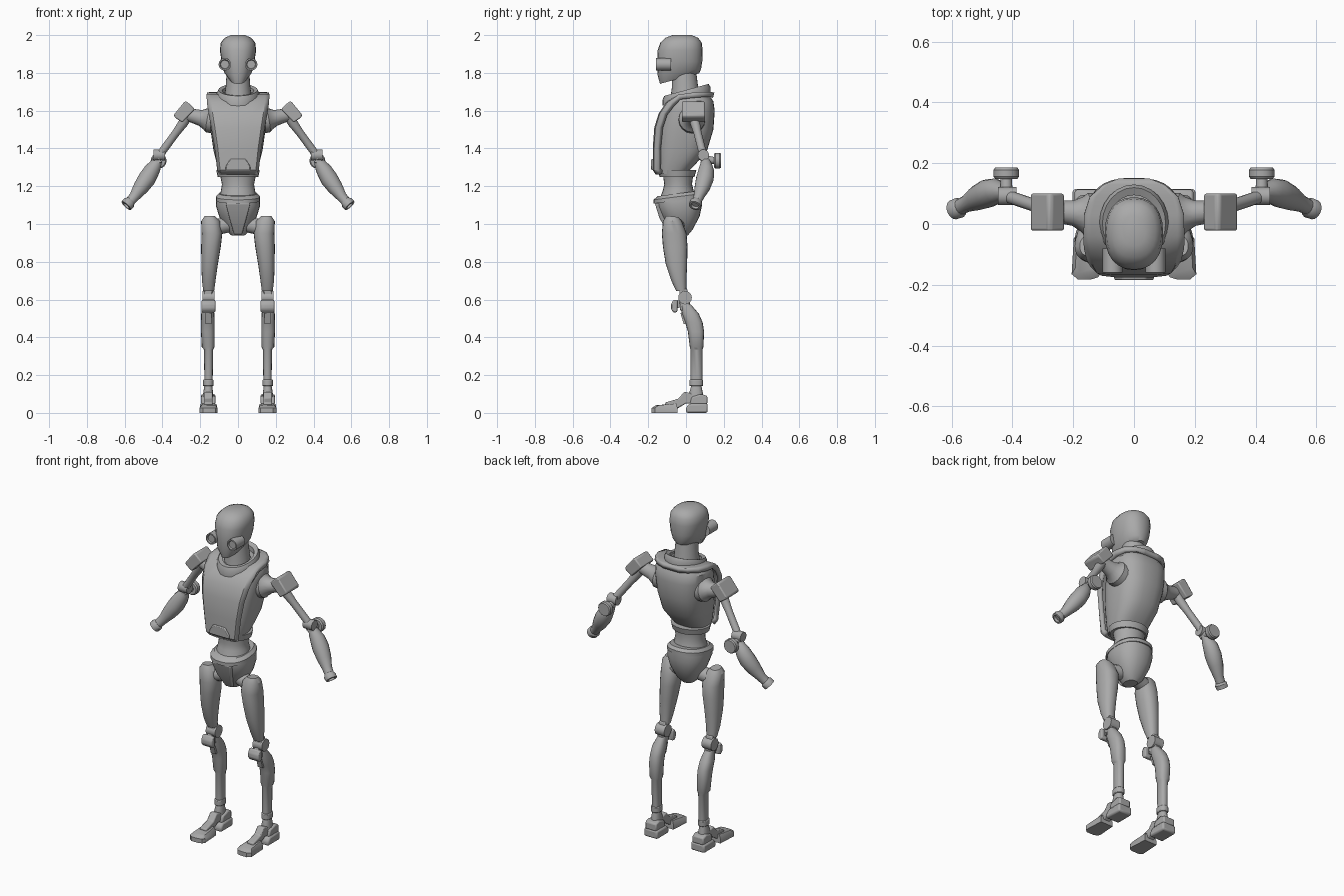
import bpy, bmesh, math
from mathutils import Vector

grey = bpy.data.materials.new("plain_grey")
grey.diffuse_color = (0.4, 0.4, 0.4, 1)


def finish(name, bm, mirror=False, bevel=0.0, angle=35):
    bmesh.ops.recalc_face_normals(bm, faces=bm.faces)
    mesh = bpy.data.meshes.new(name)
    bm.to_mesh(mesh)
    bm.free()
    mesh.materials.append(grey)
    ob = bpy.data.objects.new(name, mesh)
    bpy.context.collection.objects.link(ob)
    bpy.ops.object.select_all(action='DESELECT')
    ob.select_set(True)
    bpy.context.view_layer.objects.active = ob
    bpy.ops.object.shade_smooth_by_angle(angle=math.radians(angle))
    if bevel:
        b = ob.modifiers.new("bevel", 'BEVEL')
        b.width, b.segments, b.limit_method = bevel, 2, 'ANGLE'
    if mirror:
        ob.modifiers.new("mirror", 'MIRROR')
    return ob


def skin(name, rings, closed=False, **kw):
    """Bridge rings of points; cap the ends, or join last ring to first."""
    bm = bmesh.new()
    vs = [[bm.verts.new(p) for p in r] for r in rings]
    n = len(vs[0])
    pairs = list(zip(vs, vs[1:])) + ([(vs[-1], vs[0])] if closed else [])
    for a, b in pairs:
        for i in range(n):
            j = (i + 1) % n
            bm.faces.new((a[i], a[j], b[j], b[i]))
    if not closed:
        bm.faces.new(vs[0])
        bm.faces.new(vs[-1])
    return finish(name, bm, **kw)


def loft(name, secs, p=2.3, n=24, tilt=0.0, **kw):
    """Sections: (z, centre x, front y, back y, half width[, tilt])."""
    rings = []
    for s in secs:
        z, cx, y0, y1, rx = s[:5]
        t = s[5] if len(s) > 5 else tilt
        ring = []
        for i in range(n):
            a = 2 * math.pi * i / n
            c, d = math.cos(a), math.sin(a)
            x = rx * math.copysign(abs(c) ** (2 / p), c)
            y = (y1 - y0) / 2 * math.copysign(abs(d) ** (2 / p), d)
            ring.append((cx + x, (y0 + y1) / 2 + y, z + t * y))
        rings.append(ring)
    return skin(name, rings, **kw)


def tube(name, pts, n=16, **kw):
    """Round part along a straight axis: points are (x, y, z, radius)."""
    axis = (Vector(pts[-1][:3]) - Vector(pts[0][:3])).normalized()
    u = axis.orthogonal().normalized()
    v = axis.cross(u)
    rings = [[Vector(q[:3]) + q[3] * (u * math.cos(2 * math.pi * i / n) + v * math.sin(2 * math.pi * i / n))
              for i in range(n)] for q in pts]
    return skin(name, rings, **kw)


def prism(name, outline, axis, lo, hi, **kw):
    """Extrude a side outline (y, z) along x, or a front outline (x, z) along y."""
    def put(a, b, t):
        return (t, a, b) if axis == 'x' else (a, t, b)
    return skin(name, [[put(a, b, t) for a, b in outline] for t in (lo, hi)], **kw)


# Head, eyes and neck
loft("head", [(1.770, 0, -.138, .070, .045, .27), (1.805, 0, -.150, .080, .074, .15),
              (1.86, 0, -.152, .086, .087), (1.92, 0, -.150, .088, .096), (1.96, 0, -.136, .083, .091),
              (1.985, 0, -.110, .065, .071), (2.0, 0, -.072, .03, .038)], angle=45)
tube("eye", [(.07, -.08, 1.845, .033), (.07, -.16, 1.845, .033), (.07, -.16, 1.845, .026),
             (.07, -.153, 1.845, .022)], mirror=True)
loft("neck", [(1.62, 0, -.09, .08, .08), (1.72, 0, -.075, .065, .066), (1.80, 0, -.075, .055, .06)], p=2)
loft("collar", [(1.66, 0, -.125, .13, .112), (1.69, 0, -.125, .13, .114), (1.71, 0, -.115, .12, .104),
                (1.705, 0, -.09, .095, .084), (1.66, 0, -.09, .095, .084)], p=2, tilt=.27, closed=True)

# Torso shell
loft("torso", [(1.265, 0, -.15, .0, .095), (1.31, 0, -.155, .045, .11), (1.39, 0, -.157, .112, .13),
               (1.50, 0, -.15, .145, .146), (1.60, 0, -.125, .152, .155), (1.65, 0, -.1, .145, .153),
               (1.68, 0, -.075, .125, .13)], p=2.6, n=32)

# Chest plate: a strip running up the front and over the shoulders
path = [(-.160, 1.262, .098), (-.176, 1.285, .11), (-.176, 1.40, .124), (-.168, 1.51, .142),
        (-.145, 1.585, .156), (-.105, 1.645, .165), (-.04, 1.685, .166), (.03, 1.695, .164),
        (.09, 1.70, .145), (.13, 1.70, .10), (.15, 1.695, .05)]
bm = bmesh.new()
rows = []
for k, (y, z, w) in enumerate(path):
    f = 1.0 if k < 6 else 0.0
    rows.append([bm.verts.new((w * s, y + f * d, z)) for s, d in
                 ((-1, .026), (-.86, .006), (-.45, 0), (0, 0), (.45, 0), (.86, .006), (1, .026))])
for a, b in zip(rows, rows[1:]):
    for i in range(6):
        bm.faces.new((a[i], a[i + 1], b[i + 1], b[i]))
plate = finish("chest_plate", bm, angle=30)
solid = plate.modifiers.new("thickness", 'SOLIDIFY')
solid.thickness = .028
# keep the thickness on the inner side
if plate.data.polygons[6].normal.y > 0:
    plate.data.flip_normals()
solid.offset = -1

prism("belly_latch", [(-.065, 1.285), (.065, 1.285), (.065, 1.305), (.04, 1.345), (-.04, 1.345), (-.065, 1.305)],
      'y', -.184, -.15, bevel=.005)

# Waist and pelvis
loft("waist_ring", [(1.25, 0, -.14, .045, .108), (1.285, 0, -.15, .055, .115)], p=2)
loft("waist", [(1.13, 0, -.14, .05, .10), (1.18, 0, -.122, .04, .09), (1.21, 0, -.115, .032, .085),
               (1.26, 0, -.122, .038, .095)], p=2)
loft("pelvis", [(.94, 0, -.075, .01, .035), (.97, 0, -.09, .035, .068), (1.04, 0, -.13, .072, .10),
                (1.10, 0, -.158, .085, .118), (1.14, 0, -.155, .085, .113)])
loft("belt", [(1.125, 0, -.172, .09, .117), (1.145, 0, -.172, .09, .117), (1.162, 0, -.15, .075, .10)],
     p=2.3, tilt=.13)
# Front wedge of the pelvis
skin("pelvis_wedge", [[(-.065, -.165, 1.11), (.065, -.165, 1.11), (.065, -.10, 1.11), (-.065, -.10, 1.11)],
                      [(-.045, -.14, 1.03), (.045, -.14, 1.03), (.045, -.08, 1.03), (-.045, -.08, 1.03)],
                      [(-.022, -.09, .945), (.022, -.09, .945), (.022, -.03, .945), (-.022, -.03, .945)]],
     bevel=.006)

# Legs
tube("hip_joint", [(.04, -.045, 1.0, .042), (.13, -.06, .98, .042)], mirror=True)
loft("thigh", [(1.04, .150, -.105, -.04, .028, -.1), (1.015, .145, -.122, -.022, .050), (.95, .138, -.128, .003, .055),
               (.88, .143, -.122, .008, .052), (.79, .150, -.108, .006, .044), (.70, .155, -.078, .002, .036),
               (.645, .155, -.052, .002, .029)], n=20, mirror=True)
prism("knee_link", [(-.035, .66), (.005, .66), (.02, .60), (.02, .54), (-.03, .54), (-.035, .60)],
      'x', .136, .178, mirror=True, bevel=.005)
tube("knee_joint", [(.125, -.005, .61, .036), (.188, -.005, .61, .036)], mirror=True)
prism("kneecap_arm", [(-.06, .595), (-.01, .60), (-.01, .565), (-.06, .55)], 'x', .142, .172, mirror=True)
prism("kneecap", [(-.08, .575), (-.065, .60), (-.045, .595), (-.045, .535), (-.065, .53), (-.08, .55)],
      'x', .12, .192, mirror=True, bevel=.007)
loft("shin", [(.575, .157, -.03, .025, .024), (.525, .16, -.022, .068, .035), (.48, .16, -.005, .088, .036),
              (.43, .16, .010, .096, .036), (.35, .158, .02, .092, .034), (.335, .156, .024, .088, .024),
              (.17, .156, .025, .086, .022)], n=16, p=2.5, mirror=True)
prism("shin_piston", [(-.03, .53), (.02, .53), (.02, .47), (-.012, .47)], 'x', .141, .173, mirror=True)
loft("ankle_ring", [(.142, .157, .018, .09, .028), (.176, .157, .018, .09, .028)], n=16, mirror=True, bevel=.004)
loft("ankle", [(.05, .158, .02, .095, .030), (.10, .158, .015, .09, .027), (.15, .157, .03, .08, .02)],
     n=16, mirror=True)
prism("heel_sole", [(.0, .0), (.115, .0), (.115, .05), (.02, .05), (.0, .03)], 'x', .112, .202,
      mirror=True, bevel=.01)
prism("heel_cup", [(.02, .045), (.113, .045), (.113, .09), (.08, .10), (.03, .085)], 'x', .12, .195,
      mirror=True, bevel=.008)
prism("foot_arch", [(-.11, .03), (-.05, .02), (.0, .05), (.04, .05), (.04, .10), (-.01, .112), (-.04, .075),
                    (-.11, .055)], 'x', .135, .18, mirror=True, bevel=.006)
skin("toe", [[(.118, -.175, z), (.14, -.182, z), (.185, -.182, z), (.205, -.165, z), (.198, -.045, z),
              (.115, -.045, z), (.108, -.16, z)] if z < .03 else
             [(.125, -.155, z), (.14, -.16, z), (.178, -.16, z), (.193, -.145, z), (.188, -.05, z + .01),
              (.125, -.05, z + .01), (.118, -.14, z)] for z in (0, .026, .040)], mirror=True)

# Arms
tube("shoulder_socket", [(.125, .03, 1.55, .072), (.158, .032, 1.555, .07), (.17, .033, 1.556, .058),
                         (.20, .036, 1.562, .042), (.25, .04, 1.575, .036), (.28, .042, 1.58, .03)], mirror=True)
prism("shoulder_pad", [(.270, 1.648), (.283, 1.648), (.340, 1.578), (.336, 1.565), (.295, 1.537), (.228, 1.608)],
      'y', -.022, .10, mirror=True, bevel=.016)
tube("upper_arm", [(.262, .04, 1.585, .030), (.29, .048, 1.535, .026), (.33, .062, 1.48, .021),
                   (.40, .086, 1.385, .021), (.425, .093, 1.35, .026)], mirror=True)
tube("elbow_joint", [(.387, .092, 1.365, .030), (.447, .092, 1.365, .030)], mirror=True)
tube("elbow_pin", [(.42, .08, 1.345, .022), (.42, .16, 1.335, .018)], mirror=True)
tube("elbow_knob", [(.42, .148, 1.335, .036), (.42, .156, 1.335, .042), (.42, .178, 1.335, .042),
                    (.42, .185, 1.335, .037)], mirror=True)
tube("forearm", [(.418, .105, 1.345, .020), (.438, .108, 1.31, .034), (.455, .108, 1.285, .042),
                 (.482, .10, 1.24, .047), (.515, .086, 1.192, .041), (.548, .068, 1.145, .028),
                 (.572, .056, 1.118, .026)], mirror=True)
tube("wrist", [(.568, .056, 1.122, .026), (.576, .053, 1.113, .034), (.592, .047, 1.097, .033),
               (.593, .047, 1.096, .022), (.583, .050, 1.106, .020)], mirror=True)
